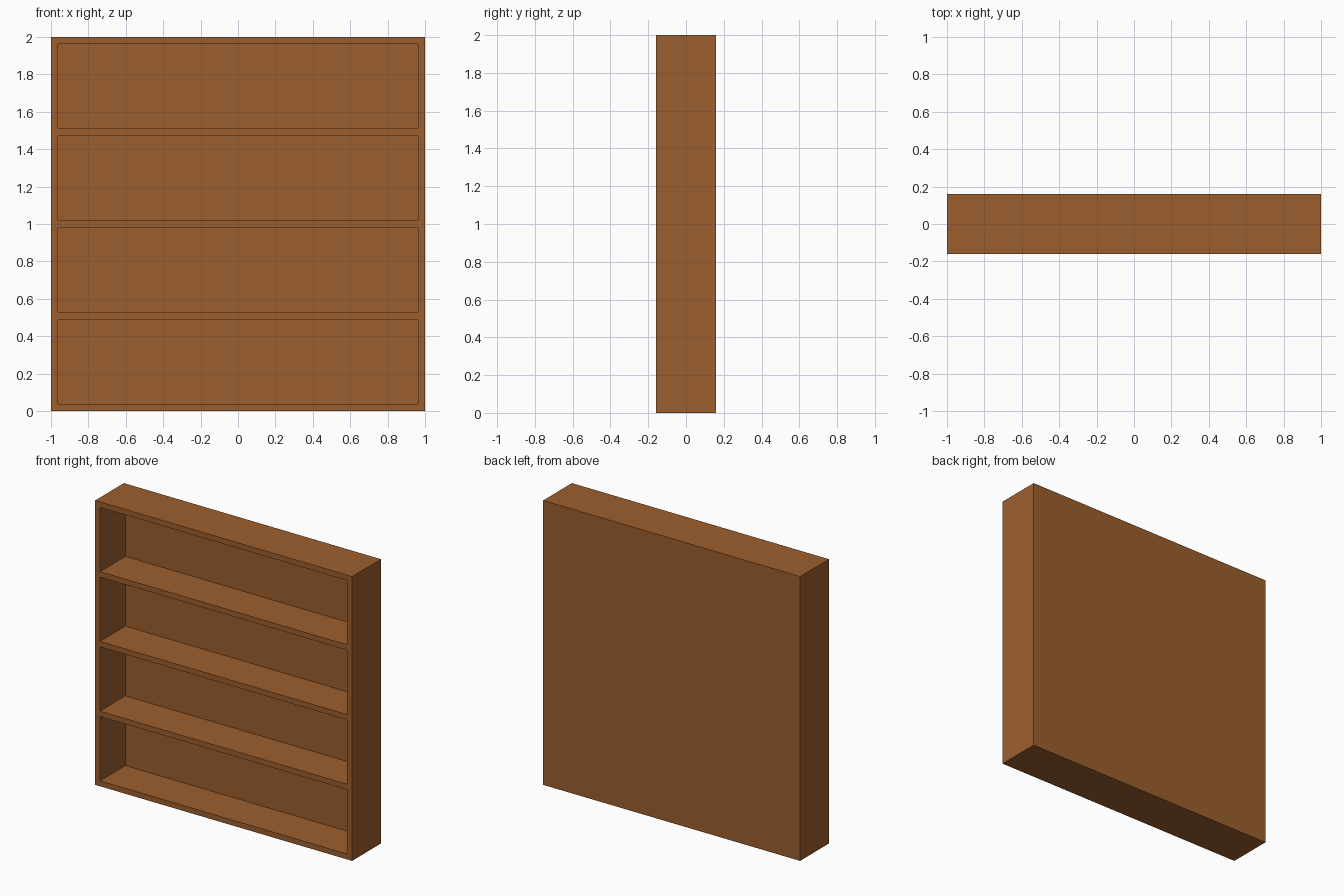
import bpy

if "Cube" in bpy.data.objects:
    bpy.data.objects.remove(bpy.data.objects["Cube"])

WIDTH, DEPTH, HEIGHT = 2.0, 0.32, 2.0
BOARD = 0.038          # thickness of sides, shelves and back
BAYS = 4
BAY_H = (HEIGHT - BOARD * (BAYS + 1)) / BAYS

wood = bpy.data.materials.new("brown_wood")
wood.diffuse_color = (0.333, 0.114, 0.027, 1.0)
wood.use_nodes = True
wood.node_tree.nodes["Principled BSDF"].inputs["Base Color"].default_value = wood.diffuse_color


def box(name, x0, x1, y0, y1, z0, z1):
    """Axis-aligned box between the given limits."""
    bpy.ops.mesh.primitive_cube_add(size=1)
    obj = bpy.context.object
    obj.name = obj.data.name = name
    obj.data.materials.append(wood)
    for v in obj.data.vertices:
        v.co.x = x0 if v.co.x < 0 else x1
        v.co.y = y0 if v.co.y < 0 else y1
        v.co.z = z0 if v.co.z < 0 else z1
    return obj


# bookcase body
case = box("bookcase", -WIDTH / 2, WIDTH / 2, -DEPTH / 2, DEPTH / 2, 0, HEIGHT)

# open bays, cut in from the front so that shelves and back panel remain
for i in range(BAYS):
    z = BOARD + i * (BAY_H + BOARD)
    cutter = box(f"bay_cutter_{i + 1}", -WIDTH / 2 + BOARD, WIDTH / 2 - BOARD,
                 -DEPTH / 2 - 0.1, DEPTH / 2 - BOARD, z, z + BAY_H)
    cutter.hide_render = True
    cutter.display_type = 'WIRE'
    cut = case.modifiers.new(f"open_bay_{i + 1}", 'BOOLEAN')
    cut.operation = 'DIFFERENCE'
    cut.solver = 'EXACT'
    cut.object = cutter
